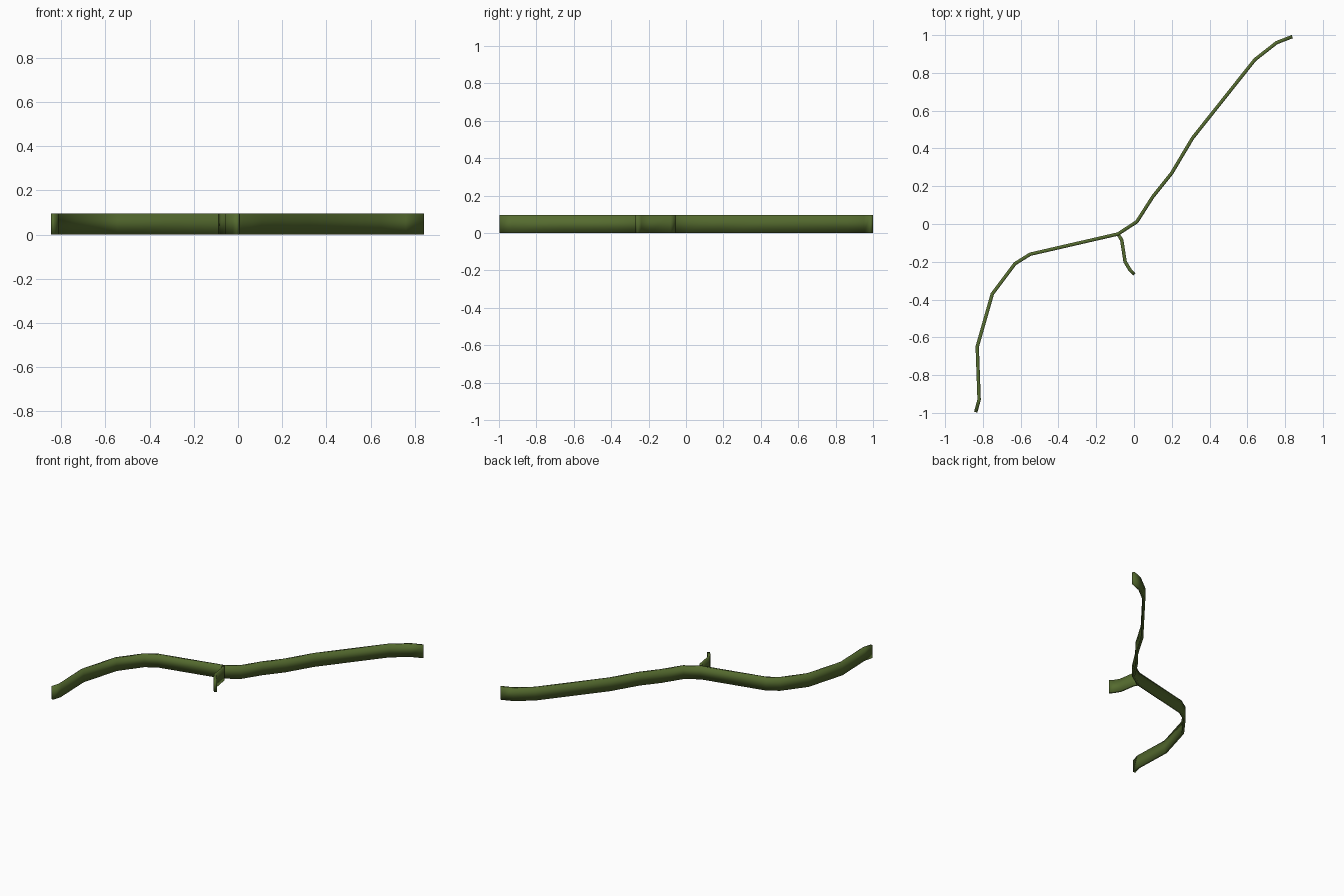
import bpy, bmesh
from mathutils import Vector

if "Cube" in bpy.data.objects:
    bpy.data.objects.remove(bpy.data.objects["Cube"])

H, W = 0.095, 0.018

mat = bpy.data.materials.new("olive green")
mat.diffuse_color = (0.0908, 0.147, 0.0284, 1)
mat.use_nodes = True
mat.node_tree.nodes["Principled BSDF"].inputs["Base Color"].default_value = mat.diffuse_color


def hedge(name, path):
    """Sweep a thin upright rectangle along a ground path with mitred corners."""
    pts = [Vector(p) for p in path]
    bm = bmesh.new()
    rings = []
    for i, p in enumerate(pts):
        a = (p - pts[i - 1]).normalized() if i > 0 else None
        b = (pts[i + 1] - p).normalized() if i < len(pts) - 1 else None
        a, b = a or b, b or a
        t = (a + b).normalized()
        n = Vector((-t.y, t.x)) * (W / 2 / max(t.dot(a), 0.5))
        l, r = p + n, p - n
        rings.append([bm.verts.new((q.x, q.y, z))
                      for q, z in ((l, 0), (r, 0), (r, H), (l, H))])
    for u, v in zip(rings, rings[1:]):
        for k in range(4):
            m = (k + 1) % 4
            bm.faces.new((u[k], u[m], v[m], v[k]))
    bm.faces.new(rings[0])
    bm.faces.new(rings[-1])
    bmesh.ops.recalc_face_normals(bm, faces=bm.faces[:])
    for f in bm.faces:
        f.smooth = True
    me = bpy.data.meshes.new(name)
    bm.to_mesh(me)
    bm.free()
    me.materials.append(mat)
    ob = bpy.data.objects.new(name, me)
    bpy.context.collection.objects.link(ob)


# long winding hedge
hedge("main_hedge", [
    (0.838, 0.992), (0.755, 0.96), (0.64, 0.87), (0.31, 0.455), (0.20, 0.27),
    (0.10, 0.145), (0.015, 0.012), (-0.085, -0.053), (-0.55, -0.16),
    (-0.63, -0.21), (-0.75, -0.37), (-0.83, -0.65), (-0.82, -0.93),
    (-0.838, -0.996)])

# short side branch
hedge("branch_hedge", [
    (-0.085, -0.053), (-0.065, -0.085), (-0.047, -0.20), (-0.02, -0.245),
    (0.002, -0.267)])
